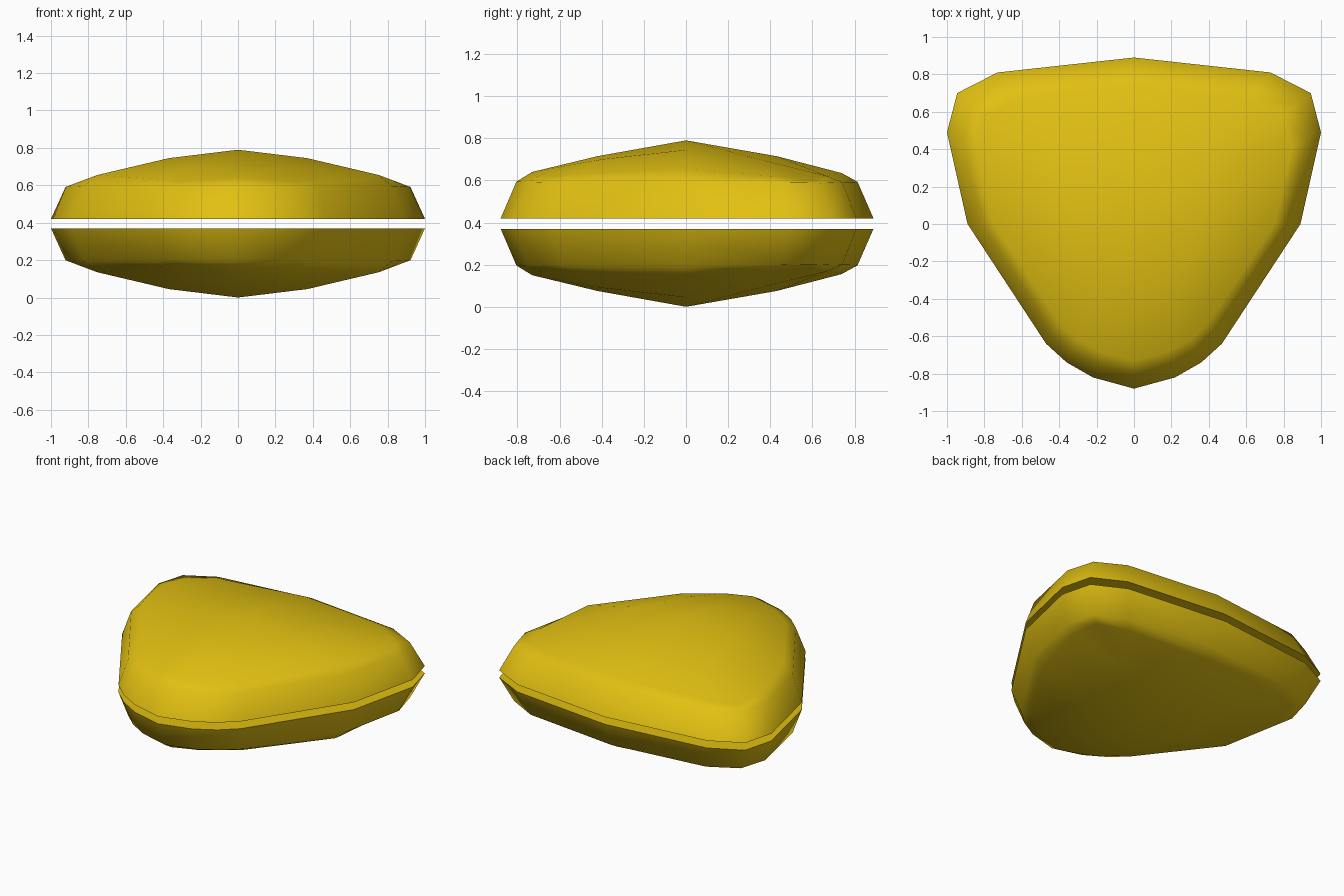
import bpy, bmesh, math

if "Cube" in bpy.data.objects:
    bpy.data.objects.remove(bpy.data.objects["Cube"], do_unlink=True)

yellow = bpy.data.materials.new("golden yellow")
yellow.use_nodes = True
colour = (0.76, 0.53, 0.006, 1)
yellow.diffuse_color = colour
yellow.node_tree.nodes["Principled BSDF"].inputs["Base Color"].default_value = colour

MID, GAP = 0.395, 0.025

# Right half of the rim, from front tip to back: grid cell, x, y, crown edge height
RIM = [((2, 0), 0, -0.88, 0.245), ((3, 0), 0.22, -0.82, 0.235),
       ((4, 0), 0.36, -0.74, 0.225), ((4, 1), 0.47, -0.64, 0.235),
       ((4, 2), 0.89, 0, 0.26), ((4, 3), 1, 0.49, 0.225),
       ((4, 4), 0.945, 0.70, 0.205), ((3, 4), 0.73, 0.81, 0.225),
       ((2, 4), 0, 0.89, 0.24)]
# Inner points of the domed crown: grid cell -> x, y, height
CROWN = {(2, 1): (0, -0.42, 0.32), (3, 1): (0.24, -0.40, 0.305),
         (2, 2): (0, 0, 0.395), (3, 2): (0.37, 0, 0.35),
         (2, 3): (0, 0.43, 0.32), (3, 3): (0.41, 0.39, 0.295)}


def make_shell(name, side):
    """Domed shell; side is +1 for the upper half and -1 for the lower."""
    bm = bmesh.new()

    def vert(x, y, h):
        return bm.verts.new((x, y, MID + side * h))

    # full outline: right half, then its mirror going back to the front
    loop = RIM + [((4 - c[0], c[1]), -x, y, h) for c, x, y, h in RIM[-2:0:-1]]
    rim = [vert(x, y, GAP) for c, x, y, h in loop]
    shoulder = [vert(x * 0.922, y * 0.915, 0.16 + 0.16 * h) for c, x, y, h in loop]
    edge = [vert(x * 0.845, y * 0.83, h) for c, x, y, h in loop]

    # side wall and shoulder bevel
    n = len(loop)
    for a, b in ((rim, shoulder), (shoulder, edge)):
        for k in range(n):
            m = (k + 1) % n
            bm.faces.new((a[k], a[m], b[m], b[k]))

    # crown patch
    grid = {item[0]: v for item, v in zip(loop, edge)}
    for (i, j), (x, y, h) in CROWN.items():
        grid[i, j] = vert(x, y, h)
        if i != 2:
            grid[4 - i, j] = vert(-x, y, h)
    for i in range(4):
        for j in range(4):
            bm.faces.new((grid[i, j], grid[i + 1, j], grid[i + 1, j + 1], grid[i, j + 1]))

    # flat inner face
    bm.faces.new(rim)
    bmesh.ops.recalc_face_normals(bm, faces=bm.faces)

    mesh = bpy.data.meshes.new(name)
    bm.to_mesh(mesh)
    bm.free()
    mesh.materials.append(yellow)
    obj = bpy.data.objects.new(name, mesh)
    bpy.context.collection.objects.link(obj)
    bpy.ops.object.select_all(action='DESELECT')
    obj.select_set(True)
    bpy.context.view_layer.objects.active = obj
    bpy.ops.object.shade_smooth_by_angle(angle=math.radians(65))
    return obj


make_shell("upper_shell", 1)
make_shell("lower_shell", -1)
